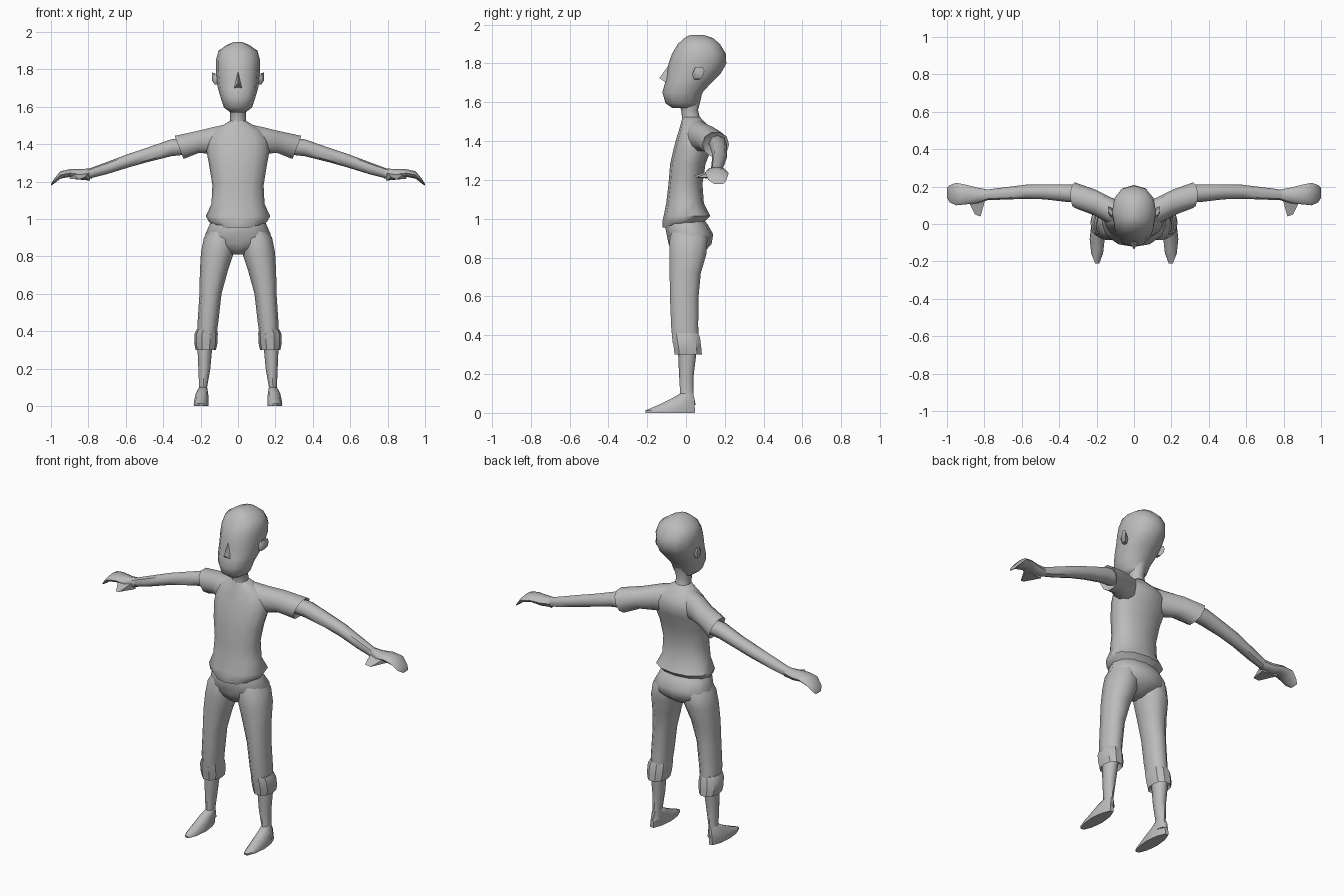
import bpy, bmesh, math
from mathutils import Vector

grey = bpy.data.materials.new("plain grey")
grey.diffuse_color = (0.5, 0.5, 0.5, 1)


def finish(name, bm, mirror=False, angle=50):
    bmesh.ops.recalc_face_normals(bm, faces=bm.faces)
    me = bpy.data.meshes.new(name)
    bm.to_mesh(me)
    bm.free()
    me.materials.append(grey)
    ob = bpy.data.objects.new(name, me)
    bpy.context.collection.objects.link(ob)
    if mirror:
        mod = ob.modifiers.new("mirror", 'MIRROR')
        mod.use_mirror_merge = False
    bpy.ops.object.select_all(action='DESELECT')
    ob.select_set(True)
    bpy.context.view_layer.objects.active = ob
    bpy.ops.object.shade_smooth_by_angle(angle=math.radians(angle))
    return ob


def loft(name, rings, axis='Z', sides=10, mirror=False, power=0.9, angle=50):
    """Skin rings of (position, a0, a1, b0, b1); Z rings span x,y and X rings span y,z.
    An optional sixth value shears an X ring: its top is pushed outward."""
    bm = bmesh.new()
    loops = []
    for pos, a0, a1, b0, b1, *lean in rings:
        loop = []
        for i in range(sides):
            t = 2 * math.pi * i / sides
            c, s = math.cos(t), math.sin(t)
            c = math.copysign(abs(c) ** power, c)
            s = math.copysign(abs(s) ** power, s)
            a = (a0 + a1) / 2 + (a1 - a0) / 2 * c
            b = (b0 + b1) / 2 + (b1 - b0) / 2 * s
            shift = lean[0] * s if lean else 0
            loop.append(bm.verts.new((a, b, pos + shift * c) if axis == 'Z' else (pos + shift, a, b)))
        loops.append(loop)
    for lo, hi in zip(loops, loops[1:]):
        for i in range(sides):
            j = (i + 1) % sides
            bm.faces.new((lo[i], lo[j], hi[j], hi[i]))
    bm.faces.new(loops[0])
    bm.faces.new(loops[-1])
    return finish(name, bm, mirror, angle)


def sym(rows):
    """Rows of (z, half width, front y, back y) as centred rings."""
    return [(z, -w, w, f, b) for z, w, f, b in rows]


# Head and neck
loft("head", sym([
    (1.57, .04, -.07, .05), (1.595, .075, -.105, .065), (1.65, .093, -.122, .085),
    (1.70, .108, -.108, .13), (1.75, .114, -.098, .18), (1.80, .118, -.09, .208),
    (1.85, .118, -.072, .205), (1.90, .104, -.042, .175), (1.93, .06, -.01, .14),
    (1.947, .02, .02, .09)]), sides=12)
loft("neck", sym([(1.46, .06, -.025, .10), (1.52, .042, -.02, .072), (1.56, .042, -.025, .062),
                  (1.63, .055, -.05, .08)]), sides=8)

# Nose wedge
bm = bmesh.new()
vs = [bm.verts.new(p) for p in [(0, -.09, 1.79), (-.025, -.095, 1.695), (.025, -.095, 1.695), (0, -.137, 1.725)]]
for f in [(0, 1, 3), (0, 3, 2), (1, 2, 3), (0, 2, 1)]:
    bm.faces.new([vs[i] for i in f])
finish("nose", bm)

# Ears
loft("ear", [(.10, .03, .07, 1.715, 1.765), (.125, .035, .09, 1.715, 1.785), (.138, .06, .095, 1.735, 1.785)],
     axis='X', sides=6, mirror=True)

# Shirt body with flared hem
loft("shirt", sym([
    (.955, .115, -.12, .085), (.985, .155, -.122, .095), (1.015, .172, -.115, .125),
    (1.08, .142, -.102, .092), (1.18, .137, -.09, .085), (1.28, .153, -.082, .10),
    (1.36, .168, -.064, .13), (1.42, .165, -.048, .145), (1.47, .135, -.032, .125),
    (1.505, .075, -.023, .09), (1.525, .042, -.018, .072)]), sides=12)

# Short sleeves sweeping back from the shoulders
loft("sleeve", [(.05, -.01, .11, 1.34, 1.512), (.13, .00, .145, 1.345, 1.495), (.21, .045, .185, 1.35, 1.475),
                (.315, .085, .222, 1.318, 1.447, .025), (.30, .105, .20, 1.34, 1.43, .02)],
     axis='X', mirror=True)

# Bare arms
loft("arm", [(.27, .115, .205, 1.345, 1.435), (.36, .118, .212, 1.335, 1.425), (.48, .132, .212, 1.305, 1.383),
             (.58, .135, .21, 1.277, 1.35), (.70, .13, .195, 1.24, 1.305), (.80, .128, .182, 1.215, 1.268)],
     axis='X', sides=8, mirror=True)

# Hands with drooping fingers, plus thumbs
loft("hand", [(.78, .128, .184, 1.217, 1.272), (.84, .11, .195, 1.212, 1.266), (.90, .105, .21, 1.225, 1.266),
              (.95, .10, .22, 1.215, 1.255), (.985, .115, .208, 1.188, 1.212), (1.0, .14, .195, 1.178, 1.187)],
     axis='X', sides=8, mirror=True)
bm = bmesh.new()
tip = bm.verts.new((.82, .04, 1.222))
tip2 = bm.verts.new((.85, .05, 1.212))
base = [bm.verts.new(p) for p in [(.79, .15, 1.255), (.90, .15, 1.25), (.90, .15, 1.215), (.79, .15, 1.205)]]
for f in [(base[0], base[3], tip), (base[1], tip2, base[2]), (base[0], tip, tip2, base[1]),
          (base[3], base[2], tip2, tip), base]:
    bm.faces.new(f)
finish("thumb", bm, True)

# Trousers: seat, then legs with rolled cuffs
loft("trouser_seat", sym([
    (.81, .035, -.045, .06), (.84, .10, -.075, .105), (.87, .165, -.09, .132), (.92, .174, -.10, .14),
    (.97, .152, -.11, .112), (1.01, .135, -.09, .08)]), sides=12)
loft("trouser_leg", [(.36, .118, .215, -.072, .07), (.45, .105, .216, -.08, .066), (.60, .088, .206, -.086, .068),
                     (.72, .055, .204, -.088, .08), (.82, .022, .198, -.09, .11), (.90, .01, .182, -.088, .115),
                     (.95, .02, .15, -.07, .09)], mirror=True)
loft("trouser_cuff", [(.33, .13, .21, -.04, .06), (.30, .118, .226, -.062, .085), (.335, .11, .234, -.066, .082),
                      (.385, .108, .232, -.075, .076), (.41, .112, .22, -.076, .066)], mirror=True, angle=35)

# Shins and pointed feet
loft("shin", [(.04, .163, .215, -.045, .05), (.10, .165, .208, -.03, .038), (.20, .148, .212, -.036, .04),
              (.34, .135, .218, -.042, .058)], sides=8, mirror=True)
loft("foot", [(0, .157, .235, -.215, .052), (.012, .157, .237, -.218, .053), (.04, .157, .232, -.15, .05),
              (.07, .16, .225, -.085, .047), (.10, .165, .208, -.032, .04)], sides=10, mirror=True, power=1.1)
